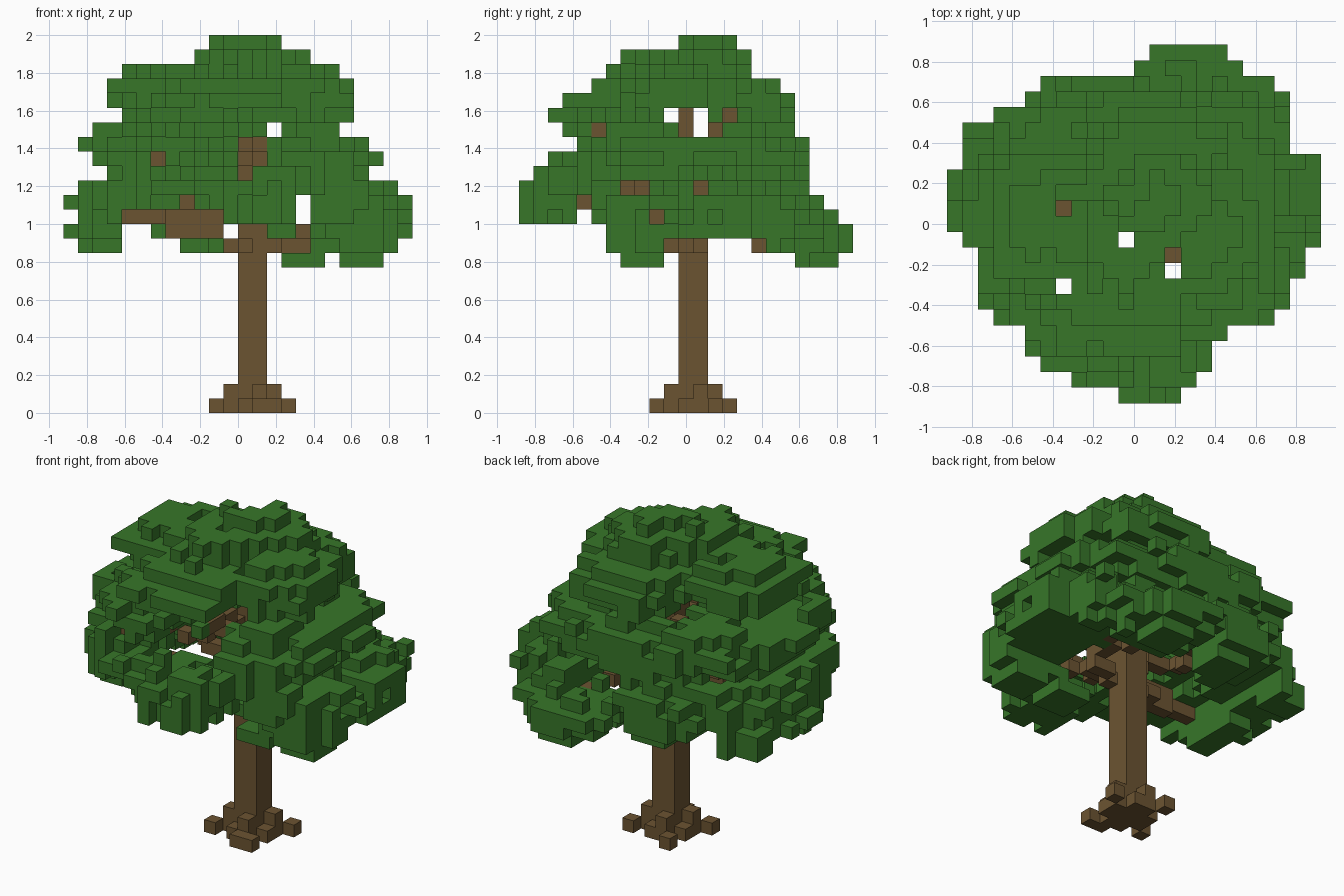
import bpy
import bmesh
from mathutils import Vector, noise

cube = bpy.data.objects.get("Cube")
if cube:
    bpy.data.objects.remove(cube, do_unlink=True)

UNIT = 2 / 26          # edge of one block
FIRST_LEAF_LAYER = 10


def material(name, colour):
    mat = bpy.data.materials.new(name)
    mat.use_nodes = True
    mat.diffuse_color = (*colour, 1)
    mat.node_tree.nodes["Principled BSDF"].inputs["Base Color"].default_value = (*colour, 1)
    return mat


leaf_green = material("leaf green", (0.038, 0.18, 0.022))
bark_brown = material("bark brown", (0.148, 0.088, 0.031))


def box(x0, x1, y0, y1, z0, z1):
    return {(x, y, z) for x in range(x0, x1) for y in range(y0, y1) for z in range(z0, z1)}


def line(start, end):
    a, b = Vector(start), Vector(end)
    steps = int(max(abs(c) for c in b - a))
    return {tuple(round(c) for c in a.lerp(b, i / steps)) for i in range(steps + 1)}


def in_spans(u, v, spans):
    return any(a <= u < b and c <= v < d for a, b, c, d in spans)


# Crown profile per layer, bottom to top: x start, x end, y start, y end
layers = [
    (3, 10, -4, 11), (-11, 11, -5, 12), (-12, 12, -5, 12), (-11, 12, -11, 11),
    (-12, 12, -11, 10), (-11, 11, -11, 9), (-9, 9, -10, 9), (-10, 10, -9, 9),
    (-11, 9, -7, 9), (-10, 7, -8, 8), (-8, 8, -9, 8), (-9, 8, -8, 8),
    (-9, 8, -6, 7), (-8, 7, -5, 5), (-3, 5, -4, 5), (-2, 3, 0, 4)]

# Crown outline in plan, front to back: x start, x end
plan = [
    (-1, 3), (-4, 4), (-6, 5), (-7, 5), (-7, 6), (-9, 9), (-10, 10), (-10, 10),
    (-10, 11), (-10, 11), (-11, 12), (-12, 12), (-12, 12), (-12, 12), (-12, 12),
    (-11, 12), (-11, 10), (-11, 10), (-9, 10), (-7, 10), (-6, 9), (0, 7), (1, 6)]

# Openings through the crown
front_gaps = [(6, 7, 10, 11), (-8, -4, 11, 12), (-8, -6, 12, 13), (-1, 0, 12, 13),
              (4, 5, 13, 15), (2, 3, 19, 20)]
side_gaps = [(-1, 8, 10, 11), (2, 5, 11, 12), (-7, -6, 13, 14), (-1, 0, 20, 21),
             (1, 2, 19, 21)]
top_gaps = [(-1, 0, -1, 0), (2, 3, -3, -2), (-5, -4, -4, -3)]

# Places where the wood is left bare
front_bare = [(-8, -1, 13, 14), (-5, -1, 12, 13), (0, 2, 11, 13), (-1, 5, 11, 12),
              (4, 6, 12, 13), (0, 2, 17, 19), (0, 1, 16, 17), (-6, -5, 17, 18),
              (-4, -3, 14, 15)]
side_bare = [(0, 1, 19, 21), (-1, 2, 11, 12), (5, 6, 11, 12), (-2, -1, 13, 14),
             (-7, -6, 14, 15), (-4, -2, 15, 16), (1, 2, 15, 16), (-6, -5, 19, 20),
             (2, 3, 19, 20), (3, 4, 20, 21)]
top_bare = [(-5, -4, 1, 2), (2, 3, -2, -1)]


def open_air(x, y, z):
    return (in_spans(x, z, front_gaps) or in_spans(y, z, side_gaps)
            or in_spans(x, y, top_gaps))


def can_grow(x, y, z):
    x0, x1 = plan[y + 11]
    bare = (y < 1 and in_spans(x, z, front_bare) or x >= 0 and in_spans(y, z, side_bare)
            or in_spans(x, y, top_bare))
    return x0 <= x < x1 and not bare and not open_air(x, y, z)


# Trunk, narrowing to one block near its top
trunk = box(0, 2, 0, 2, 0, 19) | box(0, 1, 0, 1, 19, 21)

# Roots: a low cross with loose toes
roots = box(-1, 3, 0, 2, 0, 1) | box(0, 2, -1, 3, 0, 1)
roots |= {(-1, 0, 1), (2, 1, 1), (1, -1, 1), (0, 2, 1)}
roots |= {(-2, -1, 0), (1, -2, 0), (2, -2, 0), (3, 2, 0), (-1, 3, 0)}
roots -= trunk

# Branches as stepped lines of blocks
branch_paths = [
    ((0, -1, 11), (-3, -1, 12)), ((-1, -2, 12), (-5, -2, 12)), ((-2, -2, 13), (-8, -3, 13)),
    ((-1, 0, 13), (-5, 1, 15)), ((1, 0, 11), (4, 1, 11)), ((4, 1, 12), (5, 6, 12)),
    ((4, 5, 11), (4, 6, 12)), ((0, 1, 12), (-3, 7, 13)), ((1, 0, 12), (7, -3, 13)),
    ((1, -1, 13), (2, -7, 14)), ((1, 0, 15), (4, -4, 15)), ((1, 0, 16), (2, -2, 17)),
    ((0, 0, 16), (-6, -6, 17)), ((1, 1, 18), (1, 3, 20)), ((0, 1, 17), (-3, 4, 18)),
    ((1, 1, 17), (5, 3, 18)), ((0, 0, 17), (1, -6, 19)), ((0, 0, 20), (-3, 0, 20)),
    ((0, 0, 11), (-1, 0, 11))]
branches = set()
for start, end in branch_paths:
    branches |= {c for c in line(start, end) if not open_air(*c)}
branches -= trunk
wood = trunk | roots | branches

# Leaf clusters: centre x, y, z, radius, half height
clusters = [
    (8.5, -2, 12.5, 3.8, 2.6), (4.5, 8.5, 12.5, 3.8, 2.6), (-9, -1, 13.5, 3.5, 2.6),
    (-3, 7, 13.5, 4, 2.6), (9, 4, 13.5, 4, 2.8), (1, -8, 14.8, 4.2, 2.2),
    (-8, -5, 15.5, 4, 2), (6, -6, 15, 4, 2.2), (-9, 5, 13.5, 4, 2.8), (4.5, -2.5, 11.5, 2, 2),
    (-7, 0, 17.5, 4.5, 2.4), (-6.5, -4, 18.2, 4, 2.2), (6, -3, 17.5, 4.2, 2.4),
    (6, 4, 17.5, 4.5, 2.4), (1, 7, 17.5, 4.2, 2.4), (-5, 5, 18, 4, 2),
    (-0.5, -0.5, 23.6, 3.2, 2.2), (2, 2.2, 23.8, 3.2, 2.2), (-5.5, 1, 22.2, 4.2, 1.8),
    (4.5, 0, 21.8, 4.2, 2.2), (-1, -5, 21.8, 4.2, 1.8), (2, 5, 21.5, 4.2, 2.2)]

# Hollows around the branches, in the same form
hollows = [
    (1, 1, 13.5, 5.5, 3), (0.6, -5.5, 17.2, 2.6, 1.8), (2, 8, 14.5, 2.5, 1.5),
    (-5.5, 4.5, 15.5, 2, 2), (-2, 4, 18.5, 2.5, 1.5), (-1, -2, 20, 5, 1.2),
    (-6.5, -1.5, 20, 2.5, 1.2)]


def nearest(p, ellipsoids):
    return min(((p.x - cx) ** 2 + (p.y - cy) ** 2) / r ** 2 + ((p.z - cz) / h) ** 2
               for cx, cy, cz, r, h in ellipsoids)


def leaf_score(cell, extent):
    """Below one inside a ragged leaf cluster, above one in hollows and corners."""
    p = Vector(cell) + Vector((0.5, 0.5, 0.5))
    bumps = 0.5 * noise.noise(p * 0.57) + 0.35 * noise.noise(p * 1.13)
    corner = 0
    if cell[2] > 12:
        x0, x1, y0, y1 = extent
        corner = (abs((2 * p.x - x0 - x1) / (x1 - x0)) ** 2.4
                  + abs((2 * p.y - y0 - y1) / (y1 - y0)) ** 2.4)
    return max(nearest(p, clusters) + bumps, corner + bumps / 2, 2 - nearest(p, hollows))


score = {}
for i, extent in enumerate(layers):
    z = FIRST_LEAF_LAYER + i
    for cell in sorted(box(*extent, z, z + 1) - wood):
        if can_grow(*cell):
            score[cell] = leaf_score(cell, extent)
leaves = {cell for cell, d in score.items() if d < 1}

# Close thin spots and cover hidden wood, with the block nearest to a cluster
for axis, side in ((0, 1), (1, -1), (2, 1)):
    def flatten(c):
        return c[:axis] + c[axis + 1:]
    wood_front = {}
    for c in wood:
        key = flatten(c)
        wood_front[key] = max(wood_front.get(key, -99), side * c[axis])

    def shows(c):
        return side * c[axis] > wood_front.get(flatten(c), -99)
    covered = {flatten(c) for c in leaves if shows(c)}
    for cell in sorted(score, key=score.get):
        if flatten(cell) not in covered and shows(cell):
            leaves.add(cell)
            covered.add(flatten(cell))

solid = wood | leaves


def build_blocks(name, cells, mat):
    """Make the exposed block faces of one part."""
    bm = bmesh.new()
    for cell in sorted(cells):
        for axis in range(3):
            for sign in (-1, 1):
                beside = list(cell)
                beside[axis] += sign
                if tuple(beside) in solid:
                    continue
                n, u, v = Vector(), Vector(), Vector()
                n[axis], u[(axis + 1) % 3], v[(axis + 2) % 3] = sign, sign, 1
                middle = Vector(cell) + Vector((0.5, 0, 0.5)) + n / 2
                ring = [middle + (a * u + b * v) / 2
                        for a, b in ((-1, -1), (1, -1), (1, 1), (-1, 1))]
                bm.faces.new([bm.verts.new(p * UNIT) for p in ring])
    bmesh.ops.remove_doubles(bm, verts=bm.verts, dist=UNIT / 100)
    mesh = bpy.data.meshes.new(name)
    bm.to_mesh(mesh)
    bm.free()
    mesh.materials.append(mat)
    bpy.context.collection.objects.link(bpy.data.objects.new(name, mesh))


build_blocks("trunk", trunk, bark_brown)
build_blocks("roots", roots, bark_brown)
build_blocks("branches", branches, bark_brown)
build_blocks("leaf_crown", leaves, leaf_green)
